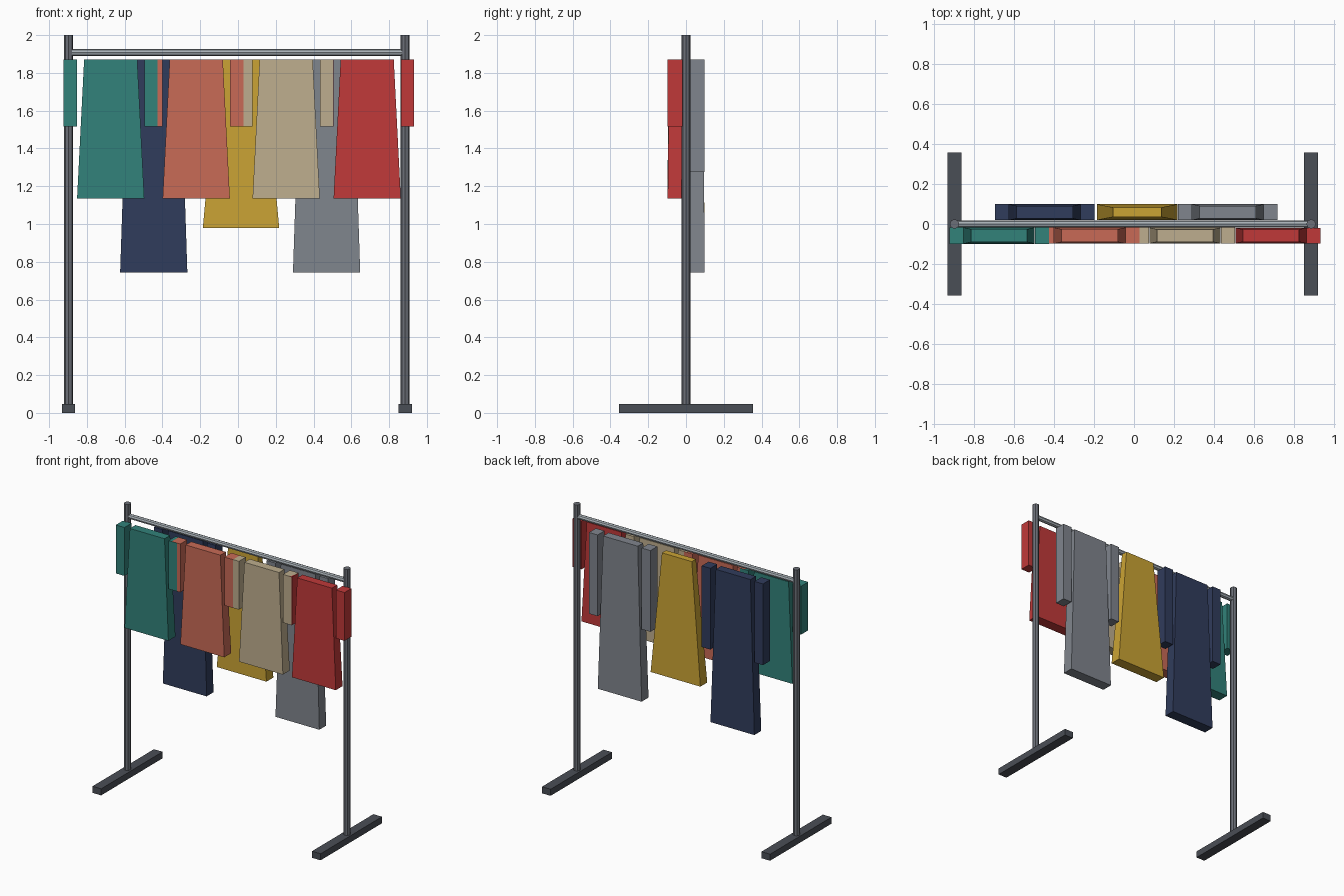
import bpy
import bmesh
from math import pi
from mathutils import Matrix, Vector

cube = bpy.data.objects.get("Cube")
if cube:
    bpy.data.objects.remove(cube, do_unlink=True)


def material(name, *rgb):
    """Flat material from 0-255 display values, stored as linear."""
    linear = [((c / 255 + 0.055) / 1.055) ** 2.4 for c in rgb]
    mat = bpy.data.materials.new(name)
    mat.use_nodes = True
    mat.diffuse_color = (*linear, 1)
    mat.node_tree.nodes["Principled BSDF"].inputs["Base Color"].default_value = (*linear, 1)
    return mat


def finish(name, bm, mat):
    mesh = bpy.data.meshes.new(name)
    bm.to_mesh(mesh)
    bm.free()
    mesh.materials.append(mat)
    obj = bpy.data.objects.new(name, mesh)
    bpy.context.collection.objects.link(obj)
    return obj


def block(name, mat, x, y, half_x, half_y, bottom, top, taper=1.0):
    """Box between two heights, its upper end scaled by taper."""
    bm = bmesh.new()
    bmesh.ops.create_cube(bm, size=2)
    for v in bm.verts:
        s = taper if v.co.z > 0 else 1.0
        z = top if v.co.z > 0 else bottom
        v.co = Vector((x + v.co.x * half_x * s, y + v.co.y * half_y * s, z))
    return finish(name, bm, mat)


def tube(name, mat, radius, length, centre, axis="Z"):
    """Eight-sided bar along z or x."""
    bm = bmesh.new()
    bmesh.ops.create_cone(bm, cap_ends=True, segments=8, radius1=radius,
                          radius2=radius, depth=length)
    turn = Matrix.Rotation(pi / 2, 4, "Y") if axis == "X" else Matrix()
    bm.transform(Matrix.Translation(centre) @ turn)
    return finish(name, bm, mat)


# Rack: two posts on long feet, joined by a rail
steel = material("post steel", 108, 112, 120)
chrome = material("rail chrome", 168, 176, 182)
iron = material("foot iron", 74, 78, 86)
MID, SPAN = -0.006, 0.891
for side, sign in (("right", -1), ("left", 1)):
    x = MID + sign * SPAN
    block(side + "_foot", iron, x, 0, 0.035, 0.356, 0, 0.048)
    tube(side + "_post", steel, 0.024, 1.96, (x, 0, 1.02))
tube("rail", chrome, 0.018, 2 * SPAN, (MID, 0, 1.908), "X")

# Garments: flared body and, for shirts and coats, two straight sleeves
TOP = 1.87
teal = material("teal cloth", 50, 130, 122)
coral = material("coral cloth", 200, 106, 86)
beige = material("beige cloth", 190, 174, 142)
red = material("red cloth", 192, 57, 57)
navy = material("navy cloth", 48, 60, 92)
gold = material("gold cloth", 202, 163, 52)
grey = material("grey cloth", 128, 133, 141)


def garment(name, mat, x, y, hem, cuff=None, half=0.178, taper=0.79, depth=0.04):
    block(name + "_body", mat, x, y, half, depth, hem, TOP, taper)
    if cuff:
        for side, sign in (("right", -1), ("left", 1)):
            block(f"{name}_{side}_sleeve", mat, x + sign * 0.214, y,
                  0.035, depth, cuff, TOP)


# Front row of shirts; overlapping sleeves differ minutely in depth
shirts = (("teal_shirt", teal, -0.674), ("coral_shirt", coral, -0.221),
          ("beige_shirt", beige, 0.255), ("red_shirt", red, 0.684))
for i, (name, mat, x) in enumerate(shirts):
    garment(name, mat, x, -0.058, 1.134, 1.515, depth=0.041 - i * 0.0006)

# Back row: two long coats and a sleeveless dress
garment("navy_coat", navy, -0.446, 0.059, 0.742, 1.274)
garment("grey_coat", grey, 0.469, 0.059, 0.742, 1.274)
garment("gold_dress", gold, 0.016, 0.059, 0.98, half=0.202, taper=0.6)
